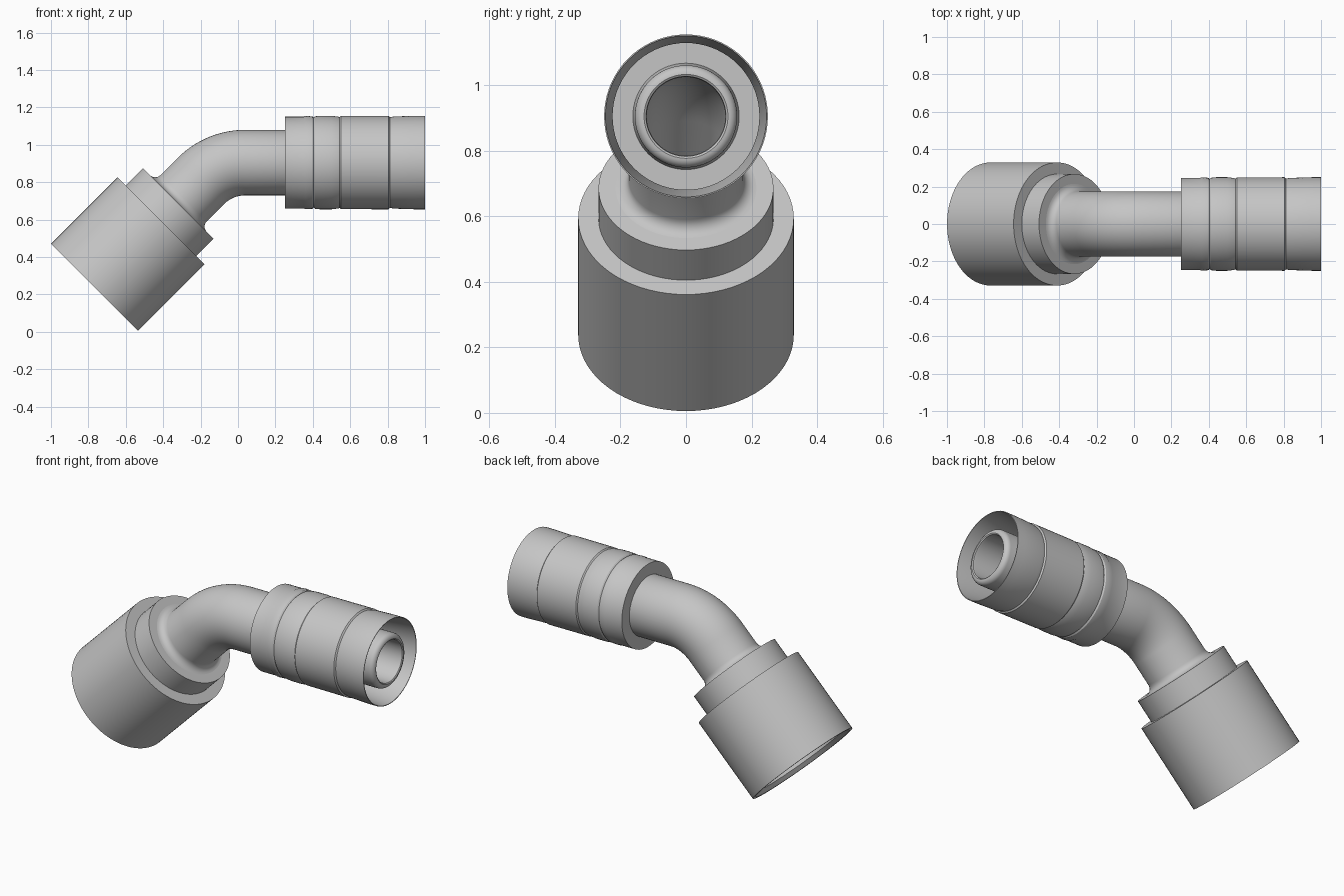
import bpy, bmesh, math
from mathutils import Vector

cube = bpy.data.objects.get("Cube")
if cube:
    bpy.data.objects.remove(cube, do_unlink=True)

AXIS_Z = 0.905               # height of the straight end
BEND_X, BEND_R = 0.04, 0.338  # start and radius of the elbow
BEND_START = 1 - BEND_X
BEND_END = BEND_START + BEND_R * math.pi / 4
LEG = BEND_END - 0.14        # path length at the corner of the two axes
SEGMENTS = 72

steel = bpy.data.materials.new("steel grey")
steel.use_nodes = True
GREY = (0.56, 0.56, 0.56, 1)
steel.diffuse_color = GREY
steel.node_tree.nodes["Principled BSDF"].inputs["Base Color"].default_value = GREY


def centreline(s):
    """Point and upward normal at path length s from the hose end."""
    angle = min(max((s - BEND_START) / BEND_R, 0), math.pi / 4)
    up = Vector((-math.sin(angle), 0, math.cos(angle)))
    along = Vector((-math.cos(angle), 0, -math.sin(angle)))
    point = Vector((BEND_X, 0, AXIS_Z - BEND_R)) + up * BEND_R
    point += along * (min(s - BEND_START, 0) + max(s - BEND_END, 0))
    return point, up


def sweep(name, profile):
    """Turn a closed (length, radius) profile around the bent centreline."""
    bm = bmesh.new()
    rings = []
    for s, radius in profile:
        point, up = centreline(s)
        ring = []
        for i in range(SEGMENTS):
            t = math.tau * i / SEGMENTS
            offset = up * math.cos(t) + Vector((0, math.sin(t), 0))
            ring.append(bm.verts.new(point + offset * radius))
        rings.append(ring)
    for k, ring in enumerate(rings):
        other = rings[(k + 1) % len(rings)]
        for i in range(SEGMENTS):
            j = (i + 1) % SEGMENTS
            bm.faces.new((ring[i], ring[j], other[j], other[i]))
    bmesh.ops.recalc_face_normals(bm, faces=bm.faces)
    mesh = bpy.data.meshes.new(name)
    bm.to_mesh(mesh)
    bm.free()
    mesh.materials.append(steel)
    obj = bpy.data.objects.new(name, mesh)
    bpy.context.collection.objects.link(obj)
    bpy.ops.object.select_all(action="DESELECT")
    obj.select_set(True)
    bpy.context.view_layer.objects.active = obj
    bpy.ops.object.shade_smooth_by_angle(angle=math.radians(30))


def leg(points):
    """Shift a profile so lengths count from the corner of the axes."""
    return [(LEG + d, r) for d, r in points]


def quarter(s, r, size, start, steps=6):
    """Quarter circle of profile points, swept from the start angle."""
    return [(s + size * math.cos(a), r + size * math.sin(a))
            for a in (start - math.pi / 2 * i / steps for i in range(steps + 1))]


bend = [BEND_START + (BEND_END - BEND_START) * i / 16 for i in range(17)]

# Crimped hose ferrule, open at the hose end
sweep("ferrule", [
    (0, 0.25), (0.05, 0.25), (0.17, 0.246), (0.188, 0.242), (0.195, 0.25),
    (0.45, 0.249), (0.457, 0.243), (0.467, 0.246), (0.5, 0.25), (0.56, 0.25),
    (0.588, 0.247), (0.595, 0.241), (0.603, 0.247), (0.64, 0.249),
    (0.648, 0.246), (0.75, 0.246), (0.75, 0.14), (0.66, 0.14),
    (0.66, 0.224), (0.19, 0.224), (0.0, 0.246)])

# Hollow bent tube with rounded hose nipple and a flare against the shoulder
sweep("bent_tube",
      quarter(0.03, 0.128, 0.028, math.pi) +
      [(0.64, 0.156), (0.70, 0.175)] +
      [(s, 0.175) for s in bend] +
      quarter(LEG + 0.27, 0.215, 0.04, -math.pi / 2)[:1] +
      [(LEG + 0.27 + 0.04 * math.sin(a), 0.215 - 0.04 * math.cos(a))
       for a in (math.pi / 12 * i for i in range(1, 7))] +
      leg([(0.33, 0.215), (0.33, 0.12)]) +
      [(s, 0.12) for s in reversed(bend)] + [(0.02, 0.12), (0.006, 0.122)])

# Shoulder behind the nut, running on as the seat cone inside it
sweep("shoulder_and_seat", leg([
    (0.31, 0.267), (0.56, 0.267), (0.70, 0.17), (0.70, 0.12), (0.31, 0.12)]))

# Open swivel nut with a chamfered mouth
sweep("swivel_nut", leg([
    (0.44, 0.329), (0.943, 0.329), (0.943, 0.31), (0.92, 0.29),
    (0.52, 0.29), (0.52, 0.255), (0.44, 0.255)]))
